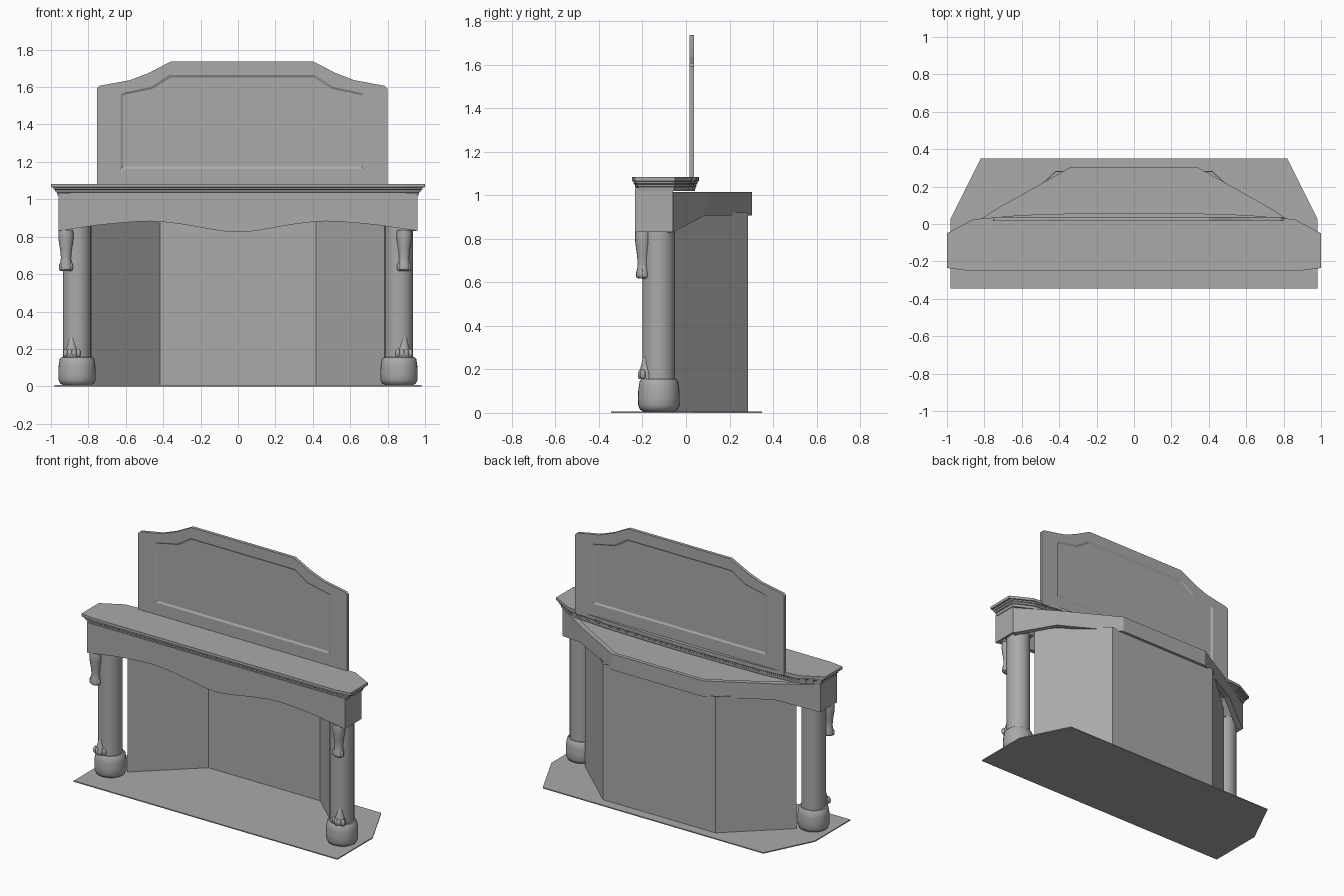
import bpy, bmesh, math

if "Cube" in bpy.data.objects:
    bpy.data.objects.remove(bpy.data.objects["Cube"], do_unlink=True)

GREY = (0.4, 0.4, 0.4, 1)
mat = bpy.data.materials.new("plain grey")
mat.use_nodes = True
mat.diffuse_color = GREY
mat.node_tree.nodes["Principled BSDF"].inputs["Base Color"].default_value = GREY


def loft(name, rings, smooth=False):
    """Bridge closed rings of points and cap both ends."""
    bm = bmesh.new()
    loops = [[bm.verts.new(p) for p in ring] for ring in rings]
    for a, b in zip(loops, loops[1:]):
        for i in range(len(a)):
            j = (i + 1) % len(a)
            bm.faces.new((a[i], a[j], b[j], b[i]))
    bm.faces.new(loops[0])
    bm.faces.new(loops[-1])
    bmesh.ops.recalc_face_normals(bm, faces=bm.faces)
    mesh = bpy.data.meshes.new(name)
    bm.to_mesh(mesh)
    bm.free()
    mesh.materials.append(mat)
    obj = bpy.data.objects.new(name, mesh)
    bpy.context.collection.objects.link(obj)
    if smooth:
        bpy.ops.object.select_all(action='DESELECT')
        obj.select_set(True)
        bpy.context.view_layer.objects.active = obj
        bpy.ops.object.shade_smooth_by_angle(angle=math.radians(40))
    return obj


def mirrored(half):
    """Complete a right-hand outline with its left-hand reflection."""
    return half + [(-p[0], *p[1:]) for p in reversed(half)]


def slab(name, outline, z0, z1):
    return loft(name, [[(x, y, z) for x, y in outline] for z in (z0, z1)])


def lathe(name, x, y, profile, depth=1.0, sides=28):
    """Turned part: profile lists (radius, height)."""
    turn = [math.tau * i / sides for i in range(sides)]
    return loft(name, [[(x + r * math.cos(t), y + depth * r * math.sin(t), z)
                        for t in turn] for r, z in profile], True)


def wall(name, path, dx, dy):
    """Strip along a path of (x, y, bottom, top), thickened inwards."""
    return loft(name, [[(x, y, b), (x, y, t), (x * dx, y - dy, t), (x * dx, y - dy, b)]
                       for x, y, b, t in path])


# Floor plate
slab("floor_plate", mirrored([(0.98, -0.345), (0.98, 0.03), (0.82, 0.35)]), 0, 0.007)

# Three-sided back
wall("back_panels", mirrored([(0.787, -0.05, 0.005, 0.92), (0.418, 0.284, 0.005, 0.92)]), 0.995, 0.005)

# Rail around the back, with its cover
rail = mirrored([(0.955, -0.06, 0.83, 1.015), (0.72, 0.09, 0.908, 1.015), (0.34, 0.303, 0.908, 1.015)])
wall("back_rail", rail, 0.97, 0.025)
slab("rail_cover", [(p[0] * 0.99, p[1] - 0.005) for p in rail], 1.0, 1.01)

# Apron with a waved lower edge
wave = [(0.96, 0.832), (0.85, 0.847), (0.75, 0.862), (0.65, 0.872), (0.55, 0.88), (0.47, 0.883),
        (0.38, 0.877), (0.28, 0.864), (0.18, 0.846), (0.09, 0.831), (0.03, 0.825)]
front = [(-0.96, 1.035), (0.96, 1.035)] + mirrored(wave)
loft("apron", [[(x, y, z) for x, z in front] for y in (-0.235, -0.205)])

# Moulded shelf
outline = mirrored([(0.9, -0.248), (1, -0.235), (1, -0.05), (0.86, 0.025),
                    (0.6, 0.048), (0.3, 0.057), (0.08, 0.06)])
steps = [(0.035, 1.02), (0.032, 1.037), (0.024, 1.04), (0.022, 1.05),
         (0.014, 1.054), (0.012, 1.063), (0, 1.065), (0, 1.083)]
loft("shelf", [[(x * (1 - s), -0.09 + (y + 0.09) * (1 - s * 3.5), z) for x, y in outline]
               for s, z in steps])

# Framed panel above the shelf, recessed on both faces
outer = mirrored([(0.777, 1.06), (0.777, 1.592), (0.762, 1.607), (0.6, 1.637), (0.5, 1.675), (0.38, 1.737)])
inner = mirrored([(0.65, 1.163), (0.65, 1.56), (0.64, 1.568), (0.49, 1.6), (0.45, 1.625), (0.39, 1.665)])
sunk = [(x * 0.98, 1.4 + (z - 1.4) * 0.95) for x, z in inner]
layers = [(sunk, 0.023), (inner, 0.016), (outer, 0.016), (outer, 0.037), (inner, 0.037), (sunk, 0.030)]
loft("framed_panel", [[(x + 0.022, y, z) for x, z in pts] for pts, y in layers])

FOOT = [(0.07, 0.005), (0.09, 0.015), (0.099, 0.035), (0.1, 0.07), (0.098, 0.11),
        (0.092, 0.145), (0.084, 0.155), (0.07, 0.157)]
LIMB = [(0.024, 0.617), (0.034, 0.625), (0.035, 0.645), (0.029, 0.665), (0.027, 0.69),
        (0.031, 0.73), (0.039, 0.78), (0.041, 0.81), (0.038, 0.835)]
PAW = [(0.036, 0.155), (0.038, 0.175), (0.031, 0.195), (0.023, 0.22), (0.016, 0.25), (0.006, 0.272)]
TOE = [(0.006, 0.156), (0.012, 0.162), (0.014, 0.175), (0.012, 0.19), (0.005, 0.2)]

for side, sx, limb_x in (("left", 1, 0.888), ("right", -1, -0.92)):
    # Corner block behind the apron
    slab(side + "_corner_block", [(sx * a, b) for a, b in
         ((0.785, -0.235), (0.96, -0.235), (0.96, -0.06), (0.785, -0.06))], 0.868, 1.035)
    slab(side + "_apron_return", [(sx * a, b) for a, b in
         ((0.945, -0.235), (0.96, -0.235), (0.96, -0.06), (0.945, -0.06))], 0.832, 1.035)
    # Column on a bulbous foot
    lathe(side + "_column", sx * 0.861, -0.125, [(0.075, 0.15), (0.075, 0.88)])
    lathe(side + "_column_foot", sx * 0.861, -0.125, FOOT, 0.96)
    # Carved limb hanging from the apron, and paw on the foot
    lathe(side + "_carved_limb", limb_x, -0.198, LIMB, 0.9, 16)
    lathe(side + "_paw", sx * 0.888, -0.185, PAW, 0.9, 16)
    for k in range(4):
        off = (k - 1.5) * 0.022
        y = -0.212 + abs(off) * 0.4
        lathe(f"{side}_toe_{k + 1}", sx * 0.888 + off, y, TOE, 1, 10)
        claw = [(r * 0.85, z + 0.462) for r, z in TOE]
        lathe(f"{side}_limb_toe_{k + 1}", limb_x + off * 0.8, y - 0.008, claw, 1, 10)
